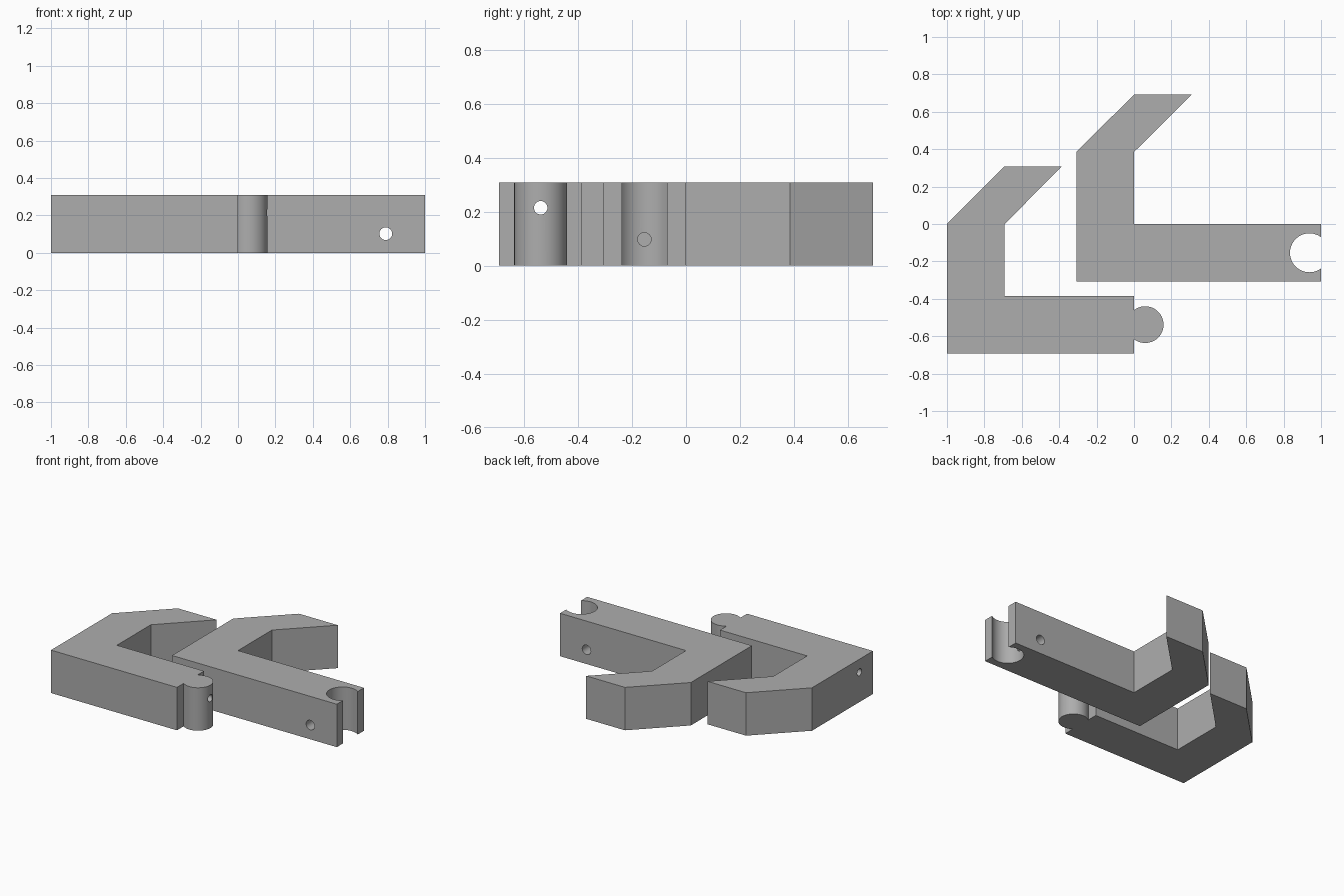
import bpy
import bmesh
import math

HEIGHT = 0.308

if "Cube" in bpy.data.objects:
    bpy.data.objects.remove(bpy.data.objects["Cube"], do_unlink=True)

grey = bpy.data.materials.new("plain_grey")
grey.use_nodes = True
colour = (0.42, 0.42, 0.42, 1)
grey.diffuse_color = colour
grey.node_tree.nodes["Principled BSDF"].inputs["Base Color"].default_value = colour


def arc(cx, cy, r, start, end, steps=48):
    """Points of a circular arc between two angles."""
    return [(cx + r * math.cos(start + (end - start) * i / steps),
             cy + r * math.sin(start + (end - start) * i / steps))
            for i in range(steps + 1)]


def extrude(name, outline):
    """Upright prism from a counter-clockwise outline."""
    bm = bmesh.new()
    base = bm.faces.new([bm.verts.new((x, y, 0)) for x, y in outline])
    top = bmesh.ops.extrude_face_region(bm, geom=[base])["geom"]
    bmesh.ops.translate(bm, vec=(0, 0, HEIGHT),
                        verts=[v for v in top if isinstance(v, bmesh.types.BMVert)])
    bmesh.ops.recalc_face_normals(bm, faces=bm.faces)
    mesh = bpy.data.meshes.new(name)
    bm.to_mesh(mesh)
    bm.free()
    mesh.materials.append(grey)
    obj = bpy.data.objects.new(name, mesh)
    bpy.context.collection.objects.link(obj)
    return obj


def bore(obj, centre, radius, length, rotation):
    """Drill a round hole and discard the drill."""
    bpy.ops.mesh.primitive_cylinder_add(vertices=32, radius=radius, depth=length,
                                        location=centre, rotation=rotation)
    drill = bpy.context.object
    drill.hide_render = True
    drill.data.materials.append(grey)
    mod = obj.modifiers.new("bore", "BOOLEAN")
    mod.operation = "DIFFERENCE"
    mod.solver = "EXACT"
    mod.object = drill
    select(obj)
    bpy.ops.object.modifier_apply(modifier=mod.name)
    bpy.data.objects.remove(drill, do_unlink=True)


def select(obj):
    bpy.ops.object.select_all(action="DESELECT")
    obj.select_set(True)
    bpy.context.view_layer.objects.active = obj


ALONG_X = (0, math.pi / 2, 0)
ALONG_Y = (math.pi / 2, 0, 0)

# Short hook with a round knob on the end of its arm
a = math.acos(-0.06 / 0.098)
knob = arc(0.06, -0.538, 0.098, -a, a)
knob_hook = extrude("knob_hook", [(-1, -0.692), (0, -0.692)] + knob + [
    (0, -0.385), (-0.692, -0.385), (-0.692, 0),
    (-0.385, 0.308), (-0.692, 0.308), (-1, 0)])
bore(knob_hook, (-0.4, -0.538, 0.214), 0.025, 2, ALONG_X)

# Long hook with a matching round socket
a = math.acos(0.062 / 0.104)
socket = arc(0.938, -0.154, 0.104, 2 * math.pi - a, a)
socket_hook = extrude("socket_hook", [(-0.308, -0.308), (1, -0.308)] + socket + [
    (1, 0), (0, 0), (0, 0.385),
    (0.308, 0.692), (0, 0.692), (-0.308, 0.385)])
bore(socket_hook, (0.3, -0.154, 0.097), 0.025, 1.4, ALONG_X)
bore(socket_hook, (0.79, -0.154, 0.102), 0.034, 1, ALONG_Y)

for hook in (knob_hook, socket_hook):
    select(hook)
    bpy.ops.object.shade_smooth_by_angle(angle=math.radians(30))
